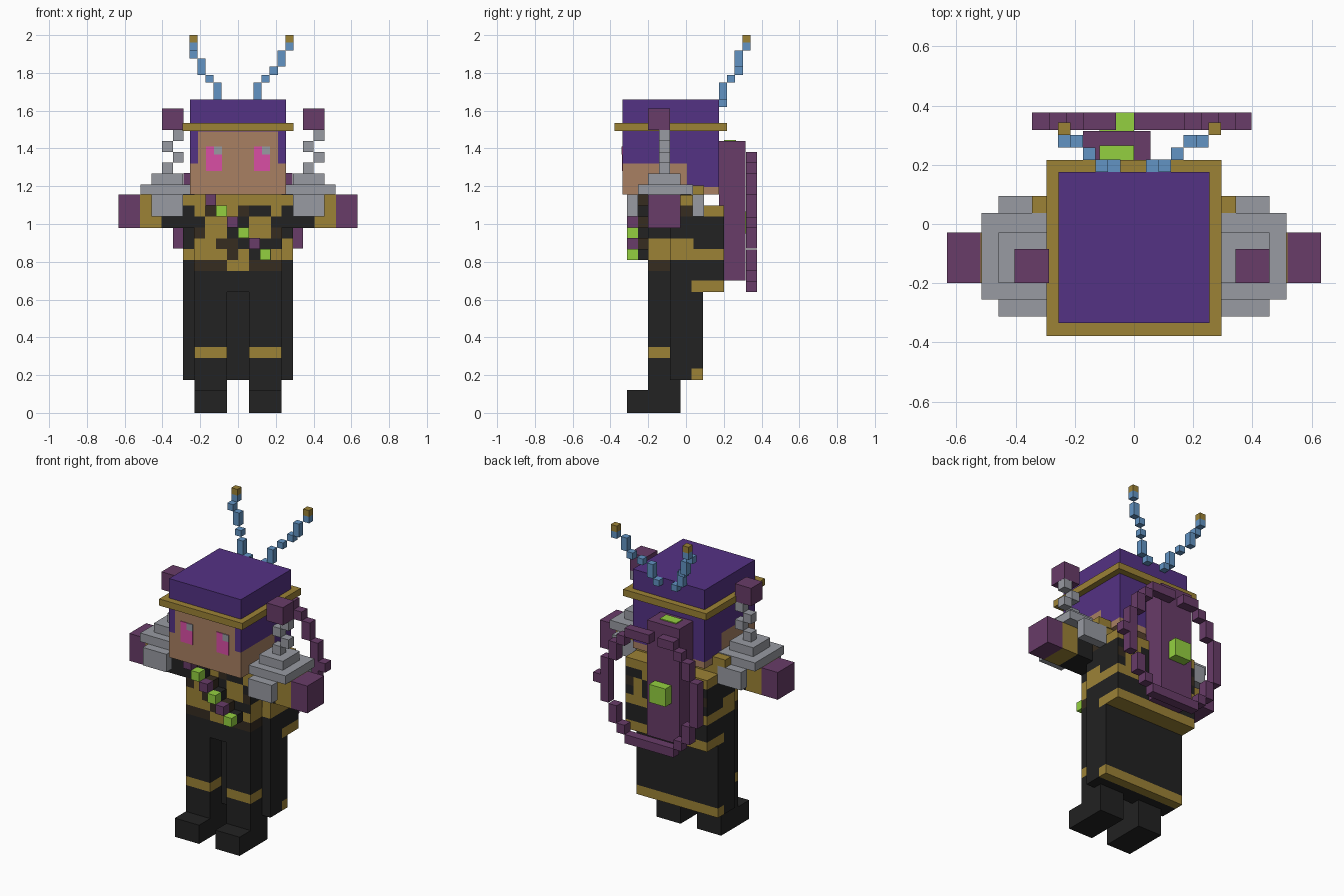
import bpy, bmesh
from mathutils import Vector

if "Cube" in bpy.data.objects:
    bpy.data.objects.remove(bpy.data.objects["Cube"])

U = 0.0577  # block size


def lin(c):
    c /= 255
    return c / 12.92 if c <= 0.04045 else ((c + 0.055) / 1.055) ** 2.4


PALETTE = {
    "violet": (84, 50, 132), "plum": (104, 60, 104), "gold": (156, 130, 54),
    "grey": (152, 155, 162), "green": (148, 208, 64), "pink": (218, 78, 165),
    "skin": (168, 128, 98), "blue": (98, 148, 196), "black": (34, 34, 34),
    "brown": (54, 44, 32)}
NAMES = list(PALETTE)
MATS = []
for n, rgb in PALETTE.items():
    m = bpy.data.materials.new(n)
    m.diffuse_color = (*[lin(c) for c in rgb], 1)
    m.use_nodes = True
    m.node_tree.nodes["Principled BSDF"].inputs["Base Color"].default_value = m.diffuse_color
    MATS.append(m)


def boxes(name, items, rule=None, cuts=()):
    """Object of boxes (x0, x1, y0, y1, z0, z1, colour); cuts are (axis, value) planes, rule recolours faces."""
    bm = bmesh.new()
    for x0, x1, y0, y1, z0, z1, col in items:
        res = bmesh.ops.create_cube(bm, size=1)
        for v in res["verts"]:
            v.co = Vector((x0 if v.co.x < 0 else x1, y0 if v.co.y < 0 else y1, z0 if v.co.z < 0 else z1))
        for f in {f for v in res["verts"] for f in v.link_faces}:
            f.material_index = NAMES.index(col)
    for axis, val in cuts:
        co, no = Vector(), Vector()
        co[axis], no[axis] = val, 1
        bmesh.ops.bisect_plane(bm, geom=bm.verts[:] + bm.edges[:] + bm.faces[:], plane_co=co, plane_no=no)
    bmesh.ops.recalc_face_normals(bm, faces=bm.faces[:])
    if rule:
        for f in bm.faces:
            f.material_index = NAMES.index(rule(f.calc_center_median(), f.normal))
    me = bpy.data.meshes.new(name)
    bm.to_mesh(me)
    bm.free()
    for m in MATS:
        me.materials.append(m)
    ob = bpy.data.objects.new(name, me)
    bpy.context.collection.objects.link(ob)
    return ob


def mirrored(items):
    return items + [(-b, -a, *rest) for a, b, *rest in items]


# Head: skin below, hair around the sides and back, hat on top
def head_rule(c, n):
    if c.z > 1.49 or n.z > 0.5:
        return "violet"
    if n.z < -0.5:
        return "skin"
    if n.y < -0.5:
        return "violet" if abs(c.x) > 0.21 and c.z > 1.32 else "skin"
    if n.y > 0.5 or c.y > 0.005:
        return "violet" if c.z > 1.197 else "skin"
    return "violet" if c.z > 1.32 else "skin"


boxes("head", [(-0.255, 0.255, -0.335, 0.175, 1.155, 1.66, "skin")], head_rule,
      [(0, -0.213), (0, 0.213), (1, 0.005), (2, 1.197), (2, 1.32), (2, 1.49)])
boxes("hat_brim", [(-0.295, 0.295, -0.378, 0.216, 1.492, 1.535, "gold")])
eyes = []
for x in (-0.17, 0.085):
    eyes.append((x, x + 0.085, -0.339, -0.33, 1.28, 1.41, "pink"))
    eyes.append((x + 0.0425, x + 0.085, -0.341, -0.33, 1.367, 1.41, "grey"))
boxes("eyes", eyes)

# Antennae: stepped chains of small blocks
C = 0.0425
for side, cells in (
        ("left", [(-0.0875, 0.175, 1.62, 1.66), (-0.13, 0.175, 1.66, 1.75), (-0.172, 0.216, 1.75, 1.79),
                  (-0.215, 0.258, 1.79, 1.875), (-0.257, 0.258, 1.875, 1.918), (-0.257, 0.3, 1.918, 1.96)]),
        ("right", [(0.04, 0.175, 1.62, 1.66), (0.083, 0.175, 1.66, 1.75), (0.125, 0.216, 1.75, 1.79),
                   (0.168, 0.258, 1.79, 1.833), (0.21, 0.258, 1.833, 1.918), (0.252, 0.3, 1.918, 1.96)])):
    parts = [(x, x + C, y, y + C, a, b, "blue") for x, y, a, b in cells]
    x, y = cells[-1][:2]
    parts.append((x, x + C, y, y + C, 1.96, 2.0, "gold"))
    boxes(side + "_antenna", parts)

# Torso and coat with a patchwork pattern on the front
KEY = {"G": "gold", "K": "black", "N": "brown"}
FRONT = ["GGGGGGGGGG", "GGNKGNKKGG", "KKGGNKGGKK", "KNGGKNGGNK", "KGGNNKNKKG", "GGGGNGKNGG", "KNNNGGNNNK"]
BACK = ["GGGGGGGGGG", "GGGGGGGGGG", "KGGKKKKGKK", "NGGKKKKKGN", "KGKKKKKKGK", "GGGGGGGGGG", "KKKKKKKKKK"]


def coat_rule(c, n):
    if c.z < 0.75:
        return "black"
    row = min(6, max(0, int((1.155 - c.z) / U)))
    col = min(9, max(0, int((c.x + 0.29) / 0.058)))
    if abs(n.y) > 0.5:
        return KEY[(FRONT if n.y < 0 else BACK)[row][col]]
    if n.z > 0.5:
        return "gold"
    if abs(n.x) > 0.5:
        if row == 6:
            return "brown" if c.y < -0.085 else "black"
        if row == 5 or (row == 4 and c.y < 0.04):
            return "gold"
        return "gold" if row <= 1 and c.y > 0.09 else ("brown" if row == 1 else "black")
    return "black"


grid = ([(0, -0.232 + 0.058 * i) for i in range(9)] + [(2, 1.155 - U * i) for i in range(1, 8)]
        + [(1, -0.085), (1, 0.04), (1, 0.09)])
boxes("torso", [(-0.23, 0.23, -0.2, 0.03, 0.75, 1.155, "gold")], coat_rule, grid)
boxes("coat", [(-0.29, 0.29, -0.085, 0.2, 0.7, 1.098, "black")], coat_rule, grid)
boxes("collar", [(-0.29, 0.29, -0.2, 0.09, 1.098, 1.154, "gold")] +
      mirrored([(0.25, 0.345, 0.035, 0.095, 1.155, 1.205, "gold")]))
boxes("coat_hem", [(-0.29, 0.29, 0.03, 0.2, 0.64, 0.7, "gold")])
boxes("skirt", [(-0.29, 0.29, -0.085, 0.03, 0.175, 0.7, "black"),
                (-0.29, 0.29, 0.03, 0.09, 0.235, 0.64, "black"),
                (-0.29, 0.29, 0.03, 0.09, 0.175, 0.235, "gold")])

# Bandolier: diagonal of alternating charms on a dark strap
band = []
for i in range(6):
    x, z = -0.173 + U * i, 1.098 - U * i
    band.append((x, x + U, -0.312, -0.255, z, z + U, "green" if i % 2 else "plum"))
    band.append((x, x + U, -0.255, -0.2, z, z + U, "black" if i % 2 else "brown"))
boxes("bandolier", band)

# Legs and feet
boxes("hips", [(-0.23, 0.23, -0.2, -0.085, 0.64, 0.75, "black")])
boxes("legs", mirrored([(0.058, 0.23, -0.2, -0.028, 0.12, 0.64, "black")]),
      lambda c, n: "gold" if 0.29 < c.z < 0.348 and abs(n.z) < 0.5 else "black", [(2, 0.29), (2, 0.348)])
boxes("feet", mirrored([(0.058, 0.23, -0.312, -0.028, 0, 0.12, "black")]))

# Arms, hands and layered shoulder guards
boxes("arms", mirrored([(0.23, 0.405, -0.2, -0.028, 0.98, 1.155, "black"),
                        (0.405, 0.518, -0.2, -0.028, 0.98, 1.155, "gold")]))
boxes("hands", mirrored([(0.518, 0.632, -0.2, -0.028, 0.98, 1.155, "plum")]))
boxes("shoulder_guards", mirrored([(0.29, 0.458, -0.312, -0.255, 1.04, 1.155, "grey"),
                                   (0.29, 0.458, 0.035, 0.095, 1.04, 1.155, "grey"),
                                   (0.24, 0.516, -0.255, 0.037, 1.155, 1.21, "grey"),
                                   (0.29, 0.458, -0.2, -0.028, 1.21, 1.267, "grey")]))

# Zigzag shoulder spikes with block tips
for side, x in (("left", -0.403), ("right", 0.343)):
    parts = [(x + U * (i % 2), x + U * (i % 2 + 1), -0.142, -0.085, 1.267 + U * i, 1.267 + U * (i + 1), "grey")
             for i in range(4)]
    parts.append((x, x + 2 * U, -0.2, -0.085, 1.498, 1.612, "plum"))
    boxes(side + "_shoulder_spike", parts)

# Back pack with green gems
boxes("back_pack", [(-0.173, 0.055, 0.175, 0.315, 0.7, 1.44, "plum")])
boxes("back_gems", [(-0.116, 0.0, 0.315, 0.376, 0.95, 1.065, "green"),
                    (-0.116, 0.0, 0.2, 0.266, 1.44, 1.446, "green")])

# Blocky ring behind the pack
ring = mirrored([(0.288, 0.345, 0.317, 0.376, 0.87, 1.155, "plum")])
for x0, x1, a, b in ((0.23, 0.288, 1.155, 1.27), (0.173, 0.23, 1.265, 1.325), (0.06, 0.173, 1.323, 1.38)):
    ring += mirrored([(x0, x1, 0.317, 0.376, a, b, "plum"),
                      (x0, x1, 0.317, 0.376, 2.02 - b, 2.02 - a, "plum")])
ring += [(0.0, 0.06, 0.317, 0.376, 1.323, 1.38, "plum"), (-0.06, 0.06, 0.317, 0.376, 0.64, 0.697, "plum"),
         (0.345, 0.397, 0.317, 0.376, 0.98, 1.038, "plum")]
boxes("back_ring", ring)
